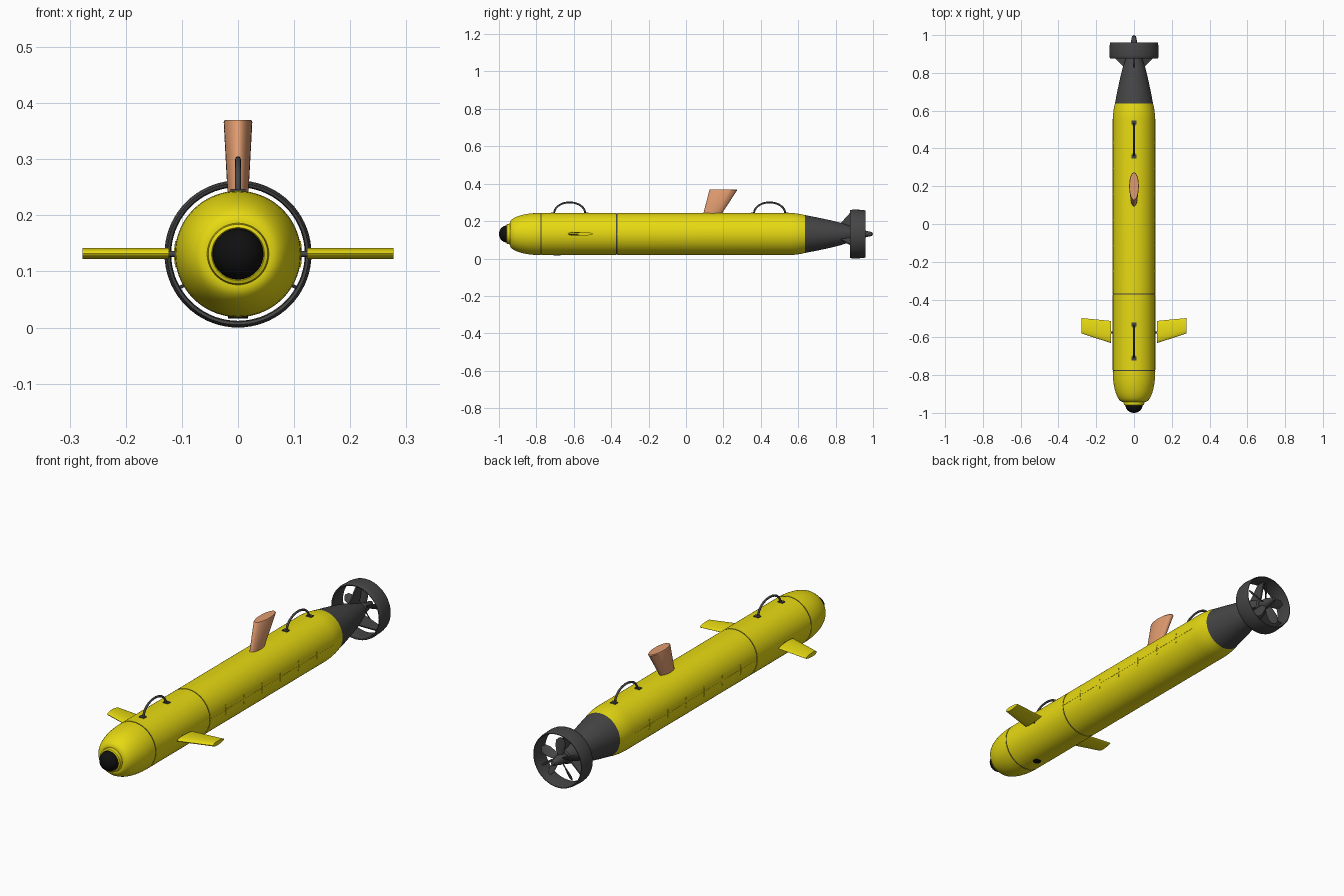
import bpy, bmesh
from math import sin, cos, pi, radians
from mathutils import Vector, Matrix

if "Cube" in bpy.data.objects:
    bpy.data.objects.remove(bpy.data.objects["Cube"])

CZ = 0.131      # height of the hull axis
HULL_R = 0.1125


def material(name, rgb):
    m = bpy.data.materials.new(name)
    m.diffuse_color = (*rgb, 1)
    m.use_nodes = True
    m.node_tree.nodes["Principled BSDF"].inputs["Base Color"].default_value = m.diffuse_color
    return m


YELLOW = material("yellow", (0.80, 0.70, 0.006))
DARK = material("dark_grey", (0.06, 0.06, 0.06))
BLACK = material("black", (0.005, 0.005, 0.005))
PEACH = material("peach", (0.75, 0.33, 0.16))


def loft(name, rings, mat, closed=False, matrix=None):
    """Skin a row of equal-sized point rings; cap the ends unless closed."""
    bm = bmesh.new()
    rows = [[bm.verts.new(p) for p in ring] for ring in rings]
    n = len(rows[0])
    pairs = list(zip(rows, rows[1:])) + ([(rows[-1], rows[0])] if closed else [])
    for a, b in pairs:
        for i in range(n):
            j = (i + 1) % n
            bm.faces.new((a[i], a[j], b[j], b[i]))
    if not closed:
        bm.faces.new(rows[0])
        bm.faces.new(rows[-1])
    if matrix:
        bm.transform(matrix)
    bmesh.ops.recalc_face_normals(bm, faces=bm.faces)
    me = bpy.data.meshes.new(name)
    bm.to_mesh(me)
    bm.free()
    ob = bpy.data.objects.new(name, me)
    bpy.context.collection.objects.link(ob)
    me.materials.append(mat)
    bpy.ops.object.select_all(action='DESELECT')
    ob.select_set(True)
    bpy.context.view_layer.objects.active = ob
    bpy.ops.object.shade_smooth_by_angle(angle=radians(35))
    return ob


def revolve(name, profile, mat, closed=False, n=72):
    """Turn a (y, radius) profile round the hull axis."""
    rings = [[(r * cos(2 * pi * i / n), y, CZ + r * sin(2 * pi * i / n))
              for i in range(n)] for y, r in profile]
    return loft(name, rings, mat, closed)


def box(name, centre, size, mat):
    c, s = Vector(centre), Vector(size) / 2
    rings = [[c + Vector((sx * s.x, sy * s.y, k * s.z))
              for sx, sy in ((-1, -1), (1, -1), (1, 1), (-1, 1))] for k in (-1, 1)]
    return loft(name, rings, mat)


def tube(name, path, radius, mat, n=12):
    """Round tube along a path lying in the y-z plane."""
    rings = []
    for i, p in enumerate(path):
        t = (path[min(i + 1, len(path) - 1)] - path[max(i - 1, 0)]).normalized()
        side, up = Vector((1, 0, 0)), t.cross(Vector((1, 0, 0)))
        rings.append([p + radius * (side * cos(2 * pi * k / n) + up * sin(2 * pi * k / n))
                      for k in range(n)])
    return loft(name, rings, mat)


# Hull: rounded nose, grooved cylinder, slightly tapered rear
nose = [(-0.942 + 0.162 * (1 - cos(a)), 0.058 + (HULL_R - 0.058) * sin(a))
        for a in [i * pi / 24 for i in range(13)]]
seams = []
for y in (-0.775, -0.37):
    seams += [(y - 0.003, HULL_R), (y - 0.003, HULL_R - 0.004),
              (y + 0.003, HULL_R - 0.004), (y + 0.003, HULL_R)]
    revolve("seam_band", [(y - 0.003, HULL_R - 0.006), (y - 0.003, HULL_R - 0.002),
                          (y + 0.003, HULL_R - 0.002), (y + 0.003, HULL_R - 0.006)], DARK, True)
rear = [(0.555, HULL_R), (0.58, 0.111), (0.61, 0.107), (0.637, 0.101)]
revolve("hull", nose + seams + rear, YELLOW)

# Nose ring and camera dome
revolve("nose_ring", [(-0.93, 0.055), (-0.945, 0.055), (-0.957, 0.053),
                      (-0.96, 0.047), (-0.955, 0.044)], YELLOW)
revolve("lens_dome", [(-0.95, 0.045)] + [(-0.958 - 0.042 * sin(a), 0.045 * cos(a) + 0.0003)
                      for a in [i * pi / 20 for i in range(11)]], BLACK)

# Tail cone, duct and propeller hub
revolve("tail_cone", [(0.637, 0.101), (0.70, 0.089), (0.77, 0.074), (0.83, 0.059),
                      (0.88, 0.042), (0.91, 0.032), (0.915, 0.025)], DARK)
revolve("duct", [(0.878, 0.121), (0.876, 0.126), (0.882, 0.129), (0.895, 0.131),
                 (0.945, 0.129), (0.96, 0.126), (0.96, 0.123), (0.92, 0.119),
                 (0.89, 0.119)], DARK, True)
revolve("propeller_hub", [(0.91, 0.022), (0.92, 0.024), (0.95, 0.022), (0.965, 0.016),
                          (0.985, 0.013), (0.995, 0.009), (1.0, 0.001)], DARK, n=32)

# Three struts holding the duct
for k in range(3):
    turn = Matrix.Translation((0, 0, CZ)) @ Matrix.Rotation(k * 2 * pi / 3, 4, 'Y')
    outline = [(0.82, 0.05), (0.885, 0.122), (0.925, 0.122), (0.90, 0.02)]
    loft("duct_strut", [[(x, y, r) for y, r in outline] for x in (-0.003, 0.003)],
         DARK, matrix=turn)

# Twisted propeller blades
for k in range(5):
    turn = Matrix.Translation((0, 0.937, CZ)) @ Matrix.Rotation(k * 2 * pi / 5, 4, 'Y')
    rings = []
    for r, chord, pitch in ((0.015, 0.011, 55), (0.04, 0.018, 45), (0.07, 0.022, 36),
                            (0.092, 0.018, 30), (0.102, 0.006, 28)):
        p = radians(pitch)
        ring = []
        for i in range(14):
            a = 2 * pi * i / 14
            u, v = chord * cos(a), 0.0025 * sin(a)
            ring.append((u * cos(p) - v * sin(p), u * sin(p) + v * cos(p), r))
        rings.append(ring)
    loft("propeller_blade", rings, DARK, matrix=turn)

# Carrying handles with feet
for y0 in (-0.622, 0.447):
    path = [Vector((0, y0 + 0.083 * cos(a), 0.242 + 0.058 * sin(a)))
            for a in [radians(-10 + 200 * i / 28) for i in range(29)]]
    tube("handle", path, 0.005, DARK)
    for s in (-1, 1):
        box("handle_foot", (0, y0 + s * 0.09, 0.243), (0.026, 0.02, 0.008), DARK)

# Swept-back oval mast, widening upward
mast = []
for z, front, back, half in ((0.21, 0.085, 0.173, 0.017), (0.245, 0.094, 0.195, 0.019),
                             (0.366, 0.125, 0.274, 0.0255), (0.37, 0.128, 0.271, 0.0235)):
    mast.append([(half * sin(a), (front + back) / 2 + (back - front) / 2 * cos(a), z)
                 for a in [2 * pi * i / 40 for i in range(40)]])
loft("mast", mast, PEACH)

# Both sides: bow planes on short shafts, and the latch rail
for s in (-1, 1):
    plane = []
    for x, lead, trail in ((0.123, -0.630, -0.513), (0.277, -0.580, -0.498)):
        ring = []
        for i in range(32):
            a = 2 * pi * i / 32
            t = 0.5 - 0.5 * cos(a)
            thick = 0.01 * sin(a) * (1.25 - 0.55 * t)
            ring.append((s * x, lead + (trail - lead) * t, CZ + 0.001 + thick))
        plane.append(ring)
    loft("bow_plane", plane, YELLOW)
    loft("bow_plane_shaft", [[(s * x, -0.575 + 0.005 * cos(a), CZ + 0.005 * sin(a))
                              for a in [2 * pi * i / 16 for i in range(16)]]
                             for x in (0.1, 0.13)], DARK)
    box("side_seam", (s * 0.1122, 0.09, CZ), (0.002, 0.92, 0.003), YELLOW)
    for k in range(6):
        y = -0.25 + 0.136 * k
        # Latch strip curved to the hull
        rings = []
        for i in range(7):
            a = radians(-12 + 4 * i)
            rings.append([(s * r * cos(a), y + d, CZ + r * sin(a))
                          for r, d in ((0.111, -0.003), (0.1142, -0.003),
                                       (0.1142, 0.003), (0.111, 0.003))])
        loft("latch", rings, YELLOW)

# Round sensor window under the bow
loft("belly_sensor", [[(0.018 * cos(a), -0.69 + 0.018 * sin(a), z)
                       for a in [2 * pi * i / 32 for i in range(32)]]
                      for z in (0.0165, 0.03)], BLACK)
